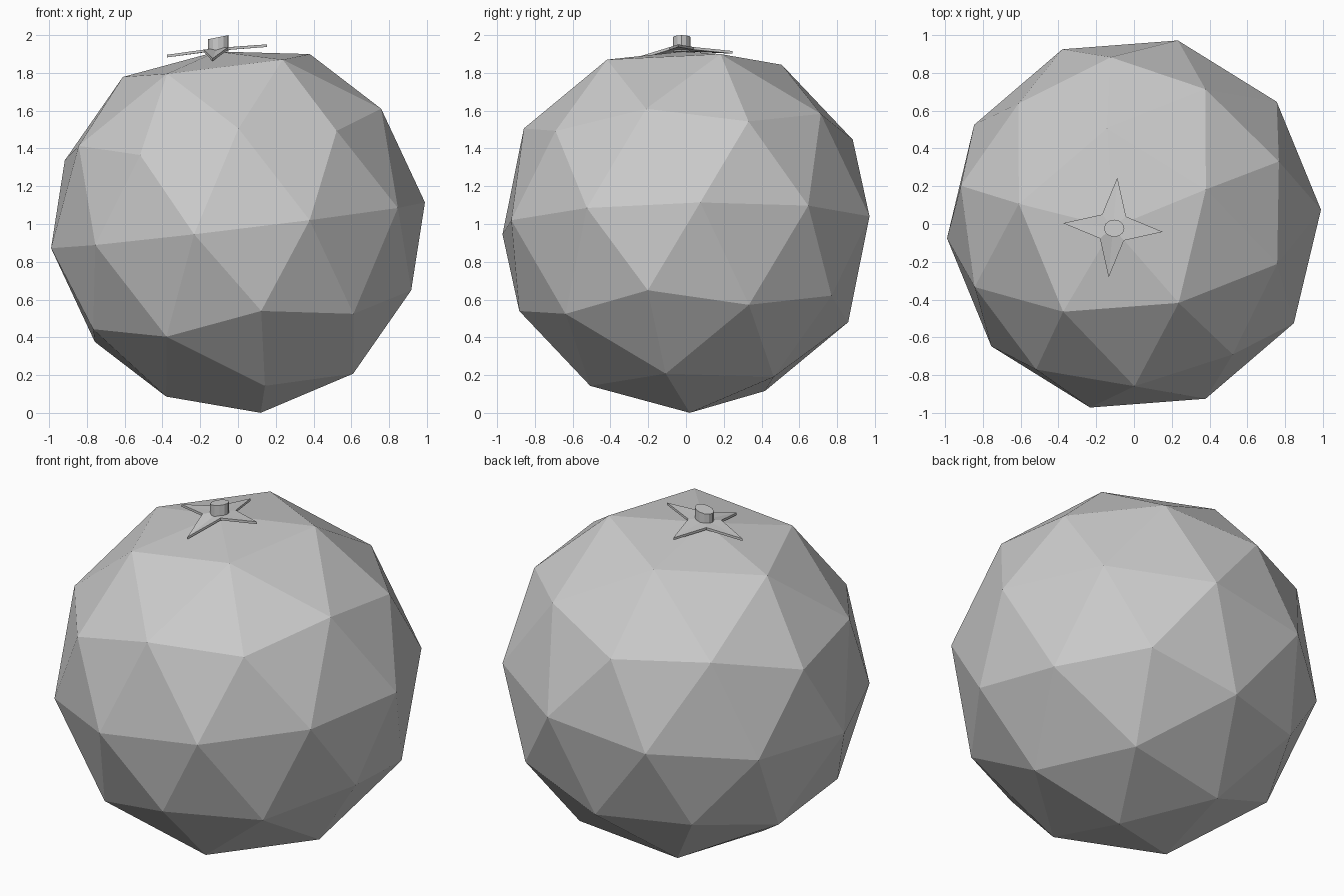
import bpy, bmesh, math
from mathutils import Vector, Matrix

if "Cube" in bpy.data.objects:
    bpy.data.objects.remove(bpy.data.objects["Cube"], do_unlink=True)

grey = bpy.data.materials.new("plain_grey")
grey.use_nodes = True
grey.diffuse_color = (0.6, 0.6, 0.6, 1)
grey.node_tree.nodes["Principled BSDF"].inputs["Base Color"].default_value = (0.6, 0.6, 0.6, 1)


def add_part(name, bm):
    """Turn a bmesh into a flat shaded, coloured object."""
    bmesh.ops.recalc_face_normals(bm, faces=bm.faces)
    mesh = bpy.data.meshes.new(name)
    bm.to_mesh(mesh)
    bm.free()
    mesh.materials.append(grey)
    obj = bpy.data.objects.new(name, mesh)
    bpy.context.collection.objects.link(obj)
    return obj


# Fruit axis leans slightly to one side
axis = Vector((-0.12, -0.02, 0.992)).normalized()
tilt = Vector((0, 0, 1)).rotation_difference(axis).to_matrix().to_4x4()
centre = Vector((0, 0, 0.993))

# Fruit body: faceted ball with its top point pressed in
bm = bmesh.new()
bmesh.ops.create_icosphere(bm, subdivisions=2, radius=1)
top = max(bm.verts, key=lambda v: v.co.z)
top.co.z = 0.927
bm.transform(Matrix.Translation(centre) @ tilt @ Matrix.Rotation(math.radians(22.4), 4, "Z"))
crown = top.co.copy()
add_part("fruit_body", bm)

# Leaf star: four pointed leaves, front and back ones drooping
bm = bmesh.new()
tip_heights = (1.937, 1.902, 1.882, 1.862)  # left, back, right, front leaf
hub = bm.verts.new((crown.x, crown.y, crown.z + 0.004))
rim = []
for i in range(8):
    angle = math.radians(-5 + 45 * i)
    r = 0.265 if i % 2 == 0 else 0.09
    x, y = r * math.cos(angle), r * math.sin(angle)
    z = tip_heights[i // 2] if i % 2 == 0 else crown.z + 0.003 + 0.1 * x
    rim.append(bm.verts.new((crown.x + x, crown.y + y, z)))
for i in range(8):
    bm.faces.new((hub, rim[i], rim[(i + 1) % 8]))
raised = bmesh.ops.extrude_face_region(bm, geom=bm.faces[:])
bmesh.ops.translate(bm, vec=(0, 0, 0.014),
                    verts=[g for g in raised["geom"] if isinstance(g, bmesh.types.BMVert)])
# Close the underside if the extrusion left it open
bmesh.ops.holes_fill(bm, edges=[e for e in bm.edges if e.is_boundary], sides=0)
add_part("leaf_star", bm)

# Stem: short oval stub with a slanted cut
bm = bmesh.new()
bmesh.ops.create_cone(bm, cap_ends=True, segments=12, radius1=0.054, radius2=0.054, depth=0.08)
for v in bm.verts:
    v.co.y *= 0.85
    slope = 0.2 if v.co.z > 0 else 0.1
    v.co.z += slope * v.co.x
bm.transform(Matrix.Translation((-0.105, -0.023, 1.949)))
add_part("stem", bm)
